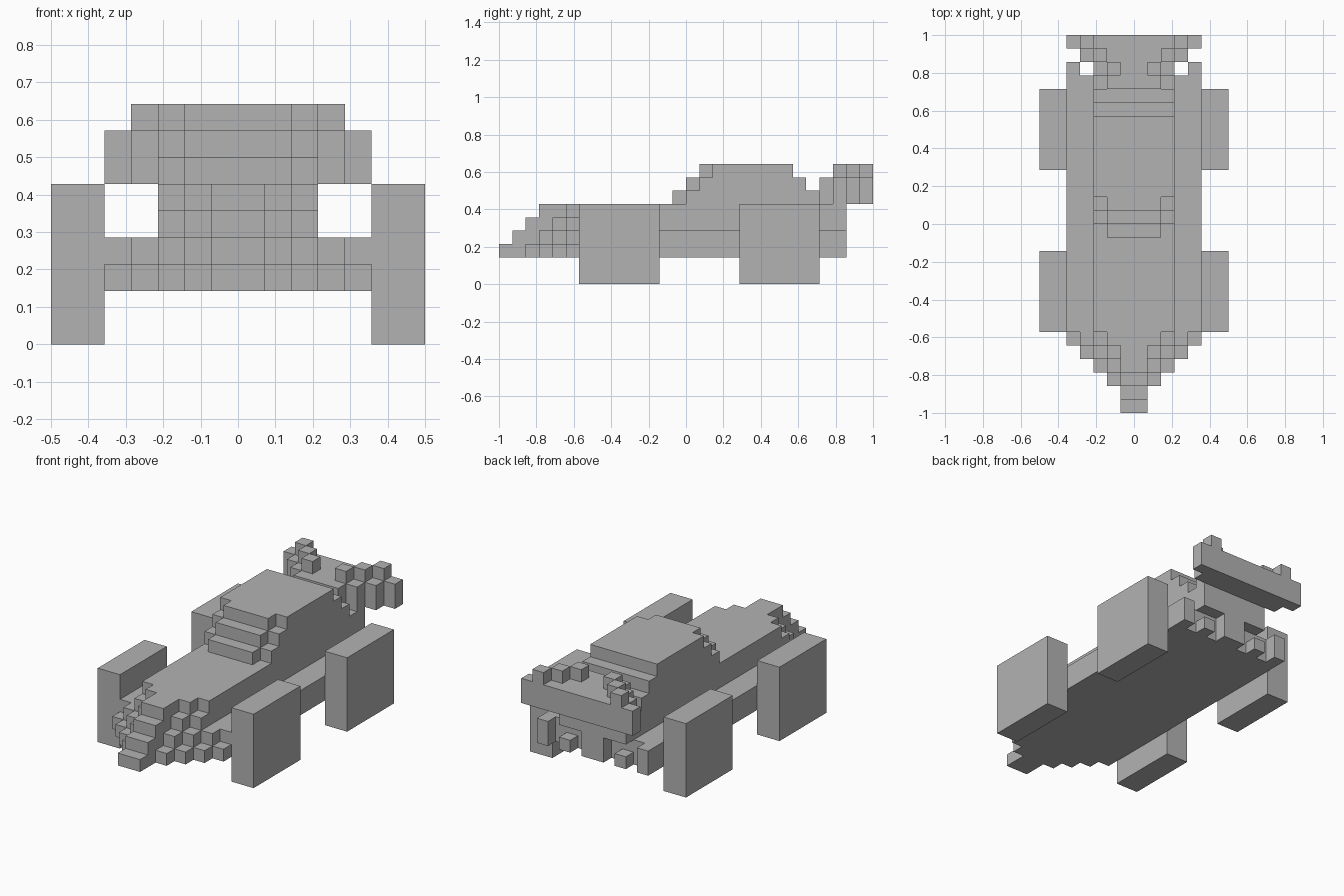
import bpy
import bmesh
from mathutils import Matrix, Vector

U = 1 / 14  # block size: the car is 28 blocks long

cube = bpy.data.objects.get("Cube")
if cube:
    bpy.data.objects.remove(cube)

grey = bpy.data.materials.new("light_grey")
grey.use_nodes = True
COLOUR = (0.45, 0.45, 0.45, 1)
grey.diffuse_color = COLOUR
grey.node_tree.nodes["Principled BSDF"].inputs["Base Color"].default_value = COLOUR


def span(half, y0, y1, z0, z1):
    """Box centred across the car, in blocks."""
    return (-half, half, y0, y1, z0, z1)


def pair(x0, x1, *rest):
    """The same box on both sides of the car."""
    return [(x0, x1, *rest), (-x1, -x0, *rest)]


def build(name, boxes):
    bm = bmesh.new()
    for x0, x1, y0, y1, z0, z1 in boxes:
        centre = Vector((x0 + x1, y0 + y1, z0 + z1)) * U / 2
        size = Vector((x1 - x0, y1 - y0, z1 - z0)) * U
        bmesh.ops.create_cube(bm, size=1, matrix=Matrix.LocRotScale(centre, None, size))
    mesh = bpy.data.meshes.new(name)
    bm.to_mesh(mesh)
    bm.free()
    mesh.materials.append(grey)
    obj = bpy.data.objects.new(name, mesh)
    bpy.context.collection.objects.link(obj)


# Wheels
build("front_wheels", pair(5, 7, -8, -2, 0, 6))
build("rear_wheels", pair(5, 7, 4, 10, 0, 6))

# Wide floor and the narrower body on it
build("chassis", [span(5, -8, 11, 2, 4)])
build("body", [span(3, -8, 12, 4, 6)])

# Pointed nose: each layer is a stepped wedge, set back one block from the one below
nose = []
for layer in range(4):
    for row in range(6 - layer):
        half = max(5 - layer - row, 1)
        nose.append(span(half, -9 - row, -8 - row, 2 + layer, 3 + layer))
build("nose", nose)

# Cabin: stepped windscreen with cut corners, stepped rear
cabin = []
for layer in range(3):
    front, back, z = layer - 1, 10 - layer, 6 + layer
    cabin += [span(2, front, front + 1, z, z + 1), span(3, front + 1, back, z, z + 1)]
build("cabin", cabin)

# Tail: outer posts, exhausts and centre block
build("tail_posts", pair(4, 5, 11, 12, 2, 4))
build("exhausts", pair(2, 3, 11, 12, 2, 3))
build("tail_block", [span(1, 11, 12, 2, 4)])

# Flared rear wing with a diagonal row of raised blocks on each side
build("wing", [span(y - 8, y, y + 1, 6, 8) for y in range(10, 14)])
ridges = []
for y in range(11, 14):
    ridges += pair(y - 10, y - 9, y, y + 1, 8, 9)
build("wing_ridges", ridges)
